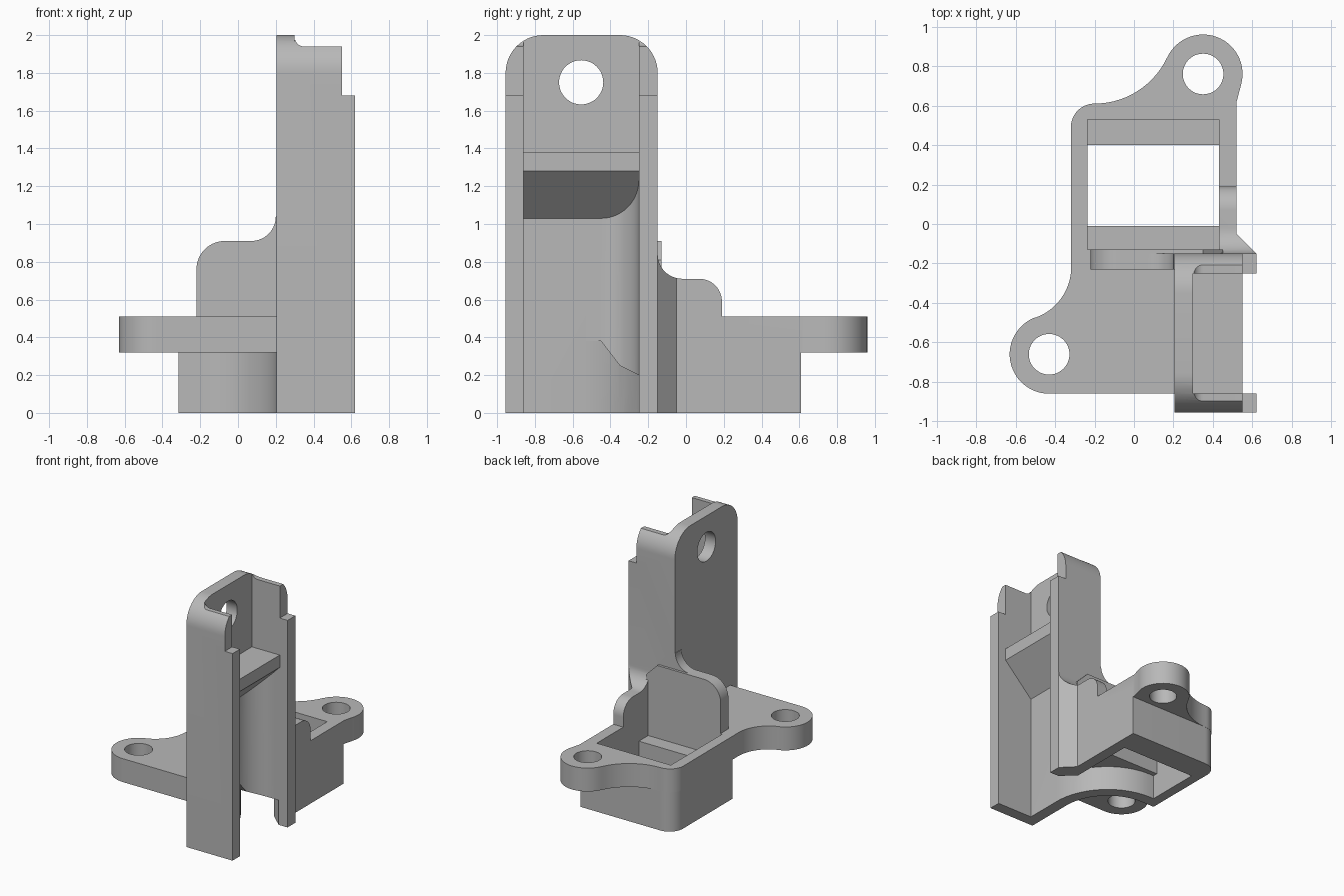
import bpy, bmesh, math

cube = bpy.data.objects.get("Cube")
if cube:
    bpy.data.objects.remove(cube, do_unlink=True)

grey = bpy.data.materials.new("plain grey")
grey.use_nodes = True
colour = (0.48, 0.48, 0.48, 1)
grey.diffuse_color = colour
grey.node_tree.nodes["Principled BSDF"].inputs["Base Color"].default_value = colour


def arc(cx, cy, r, start, end, steps=14):
    """Points along an arc, angles in degrees."""
    angles = [math.radians(start + (end - start) * i / steps) for i in range(steps + 1)]
    return [(cx + r * math.cos(a), cy + r * math.sin(a)) for a in angles]


def prism(name, points, axis, low, high):
    """Extrude a flat outline along one axis."""
    place = {"x": lambda p, h: (h, p[0], p[1]),
             "y": lambda p, h: (p[0], h, p[1]),
             "z": lambda p, h: (p[0], p[1], h)}[axis]
    bm = bmesh.new()
    face = bm.faces.new([bm.verts.new(place(p, low)) for p in points])
    top = bmesh.ops.extrude_face_region(bm, geom=[face])
    offset = place((0, 0), high - low)
    bmesh.ops.translate(bm, vec=offset,
                        verts=[v for v in top["geom"] if isinstance(v, bmesh.types.BMVert)])
    bmesh.ops.remove_doubles(bm, verts=bm.verts, dist=0.0001)
    bmesh.ops.recalc_face_normals(bm, faces=bm.faces)
    mesh = bpy.data.meshes.new(name)
    bm.to_mesh(mesh)
    bm.free()
    mesh.materials.append(grey)
    obj = bpy.data.objects.new(name, mesh)
    bpy.context.collection.objects.link(obj)
    return obj


def box(name, x0, x1, y0, y1, z0, z1):
    return prism(name, [(x0, y0), (x1, y0), (x1, y1), (x0, y1)], "z", z0, z1)


def combine(target, tool, operation):
    """Apply a boolean and discard the tool."""
    mod = target.modifiers.new("combine", "BOOLEAN")
    mod.operation = operation
    mod.solver = "EXACT"
    mod.object = tool
    bpy.context.view_layer.objects.active = target
    bpy.ops.object.modifier_apply(modifier=mod.name)
    bpy.data.objects.remove(tool, do_unlink=True)


# Upright column with rounded top corners
outline = ([(-0.955, 0), (-0.955, 1.8)] + arc(-0.755, 1.8, 0.2, 180, 90)
           + arc(-0.35, 1.8, 0.2, 90, 0) + [(-0.15, 0)])
column = prism("bracket", outline, "x", 0.205, 0.62)
combine(column, box("channel_cut", 0.3, 1, -0.86, -0.25, -1, 3), "DIFFERENCE")
combine(column, box("lip_cut", 0.55, 1, -2, 1, 1.68, 3), "DIFFERENCE")
top_cut = [(0.3, 2.2), (0.3, 1.99)] + arc(0.35, 1.99, 0.05, 180, 270, 8) + [(1, 1.94), (1, 2.2)]
combine(column, prism("rim_cut", top_cut, "y", -2, 1), "DIFFERENCE")
combine(column, prism("plate_hole", arc(-0.555, 1.75, 0.117, 0, 352.5, 47), "x", 0, 0.5),
        "DIFFERENCE")

# Wedge shelf and rounded inner corner of the channel
shelf = [(0.27, 1.38), (0.55, 1.38), (0.55, 1.28), (0.3, 1.03), (0.27, 1.03)]
combine(column, prism("shelf", shelf, "y", -0.88, -0.23), "UNION")
corner = [(0.27, -0.45)] + arc(0.5, -0.45, 0.2, 180, 90) + [(0.5, -0.22), (0.27, -0.22)]
combine(column, prism("channel_corner", corner, "z", 0, 1.3), "UNION")

# Lower housing, curving into the column
housing = ([(0.25, -0.55)] + arc(-0.2, -0.55, 0.405, 0, 90, 20) + [(-0.315, -0.145)]
           + arc(-0.195, 0.49, 0.12, 180, 90) + [(0.52, 0.61), (0.52, -0.18), (0.25, -0.18)])
base = prism("housing", housing, "z", 0, 0.4)

# Mounting flange with two ears
flange = ([(0.25, -0.86)] + arc(-0.43, -0.66, 0.2, 270, 110, 24)
          + arc(-0.59, -0.218, 0.272, -70, 0)
          + arc(-0.2, 0.49, 0.12, 180, 90) + arc(-0.2, 1.016, 0.406, -90, -25)
          + arc(0.35, 0.76, 0.2, 155, -15, 26) + [(0.52, 0.62), (0.52, -0.18), (0.25, -0.18)])
combine(base, prism("flange", flange, "z", 0.32, 0.51), "UNION")
for x, y in [(-0.43, -0.66), (0.35, 0.76)]:
    combine(base, prism("ear_hole", arc(x, y, 0.103, 0, 352.5, 47), "z", -1, 1), "DIFFERENCE")

# Tall front wall sweeping up into the column
rise = [(-0.22, 0.4), (-0.22, 0.76)] + arc(-0.07, 0.76, 0.15, 180, 90)
sweep = rise + arc(0.07, 1.04, 0.13, -90, 0) + [(0.25, 1.04), (0.25, 0.4)]
combine(base, prism("front_wall", sweep, "y", -0.23, -0.15), "UNION")
facing = rise + [(0.35, 0.91), (0.45, 0.81), (0.45, 0.4)]
combine(base, prism("wall_facing", facing, "y", -0.16, -0.13), "UNION")

# Side wall with a chamfered foot against the column
footprint = [(0.43, 0.19), (0.43, -0.18), (0.62, -0.18), (0.62, -0.15), (0.52, -0.05), (0.52, 0.19)]
side = prism("side_wall", footprint, "z", 0, 1)
profile = ([(-0.3, 0), (-0.3, 0.84)] + arc(-0.02, 0.84, 0.13, 180, 270)
           + arc(0.07, 0.59, 0.12, 90, 0) + [(0.19, 0)])
combine(side, prism("side_profile", profile, "x", 0, 1), "INTERSECT")
combine(base, side, "UNION")

# Pocket with two ledges and a through opening
combine(base, box("pocket", -0.235, 0.43, -0.13, 0.53, 0.32, 2), "DIFFERENCE")
combine(base, box("opening", -0.235, 0.43, -0.01, 0.4, -1, 1), "DIFFERENCE")
combine(column, base, "UNION")

# Curved passage from the channel to the pocket
path = (arc(-0.2, -0.55, 0.5, 0, 90, 20) + [(-0.235, -0.05), (-0.235, 0.01), (0.43, 0.01),
        (0.43, -0.15), (0.54, -0.25), (0.54, -0.55)])
passage = prism("passage", path, "z", -0.1, 0.6)
ceiling = [(-0.7, -0.05), (-0.7, 0.38), (-0.45, 0.38), (-0.35, 0.25), (-0.25, 0.2),
           (0.1, 0.2), (0.1, -0.05)]
combine(passage, prism("passage_ceiling", ceiling, "x", -1, 1), "INTERSECT")
combine(column, passage, "DIFFERENCE")

# Smooth the curved faces, keep the edges sharp
bpy.ops.object.select_all(action="DESELECT")
column.select_set(True)
bpy.context.view_layer.objects.active = column
bpy.ops.object.shade_smooth_by_angle(angle=math.radians(25))
